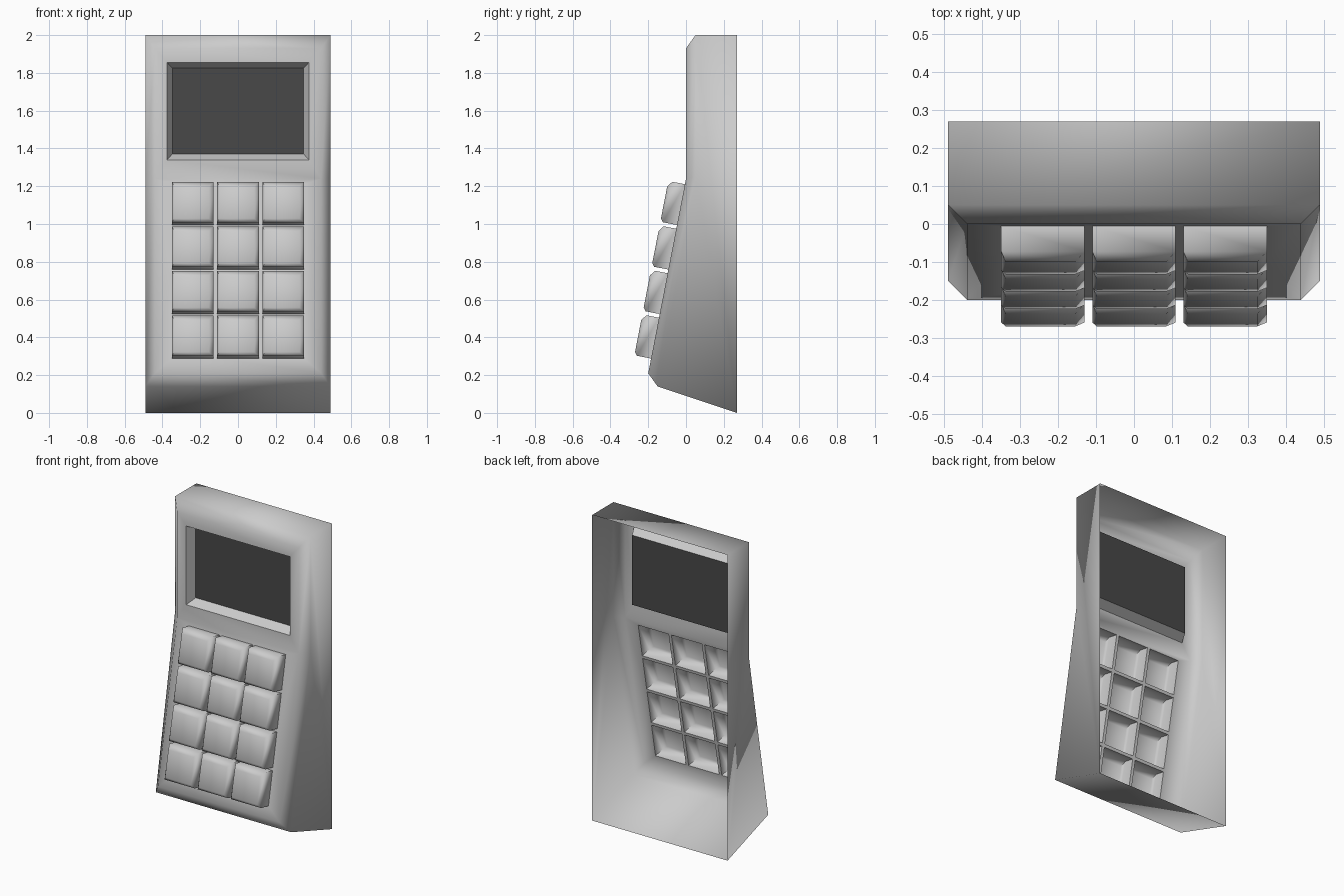
import bpy, bmesh, math
from mathutils import Vector

cube = bpy.data.objects.get("Cube")
if cube:
    bpy.data.objects.remove(cube, do_unlink=True)


def material(name, value):
    m = bpy.data.materials.new(name)
    m.use_nodes = True
    col = (value, value, value, 1)
    m.diffuse_color = col
    bsdf = m.node_tree.nodes["Principled BSDF"]
    bsdf.inputs["Base Color"].default_value = col
    bsdf.inputs["Roughness"].default_value = 0.7
    return m


GREY = material("light grey plastic", 0.6)
DARK = material("dark screen", 0.065)


def finish(name, bm, mat, ref, outward=True):
    """Turn faces away from (or towards) a reference point and link the object."""
    bm.normal_update()
    for f in bm.faces:
        away = f.normal.dot(f.calc_center_median() - ref) > 0
        if away != outward:
            f.normal_flip()
    mesh = bpy.data.meshes.new(name)
    bm.to_mesh(mesh)
    bm.free()
    mesh.materials.append(mat)
    obj = bpy.data.objects.new(name, mesh)
    bpy.context.collection.objects.link(obj)
    return obj


def bridge(bm, a, b):
    """Quads between two closed loops of equal length."""
    for i in range(len(a)):
        j = (i + 1) % len(a)
        bm.faces.new((a[i], a[j], b[j], b[i]))


def loop_edges(bm, verts):
    out = []
    for i, v in enumerate(verts):
        w = verts[(i + 1) % len(verts)]
        out.append(bm.edges.get((v, w)) or bm.edges.new((v, w)))
    return out


# Sloping keypad plane: origin at the fold, s runs down the slope, n faces out
FOLD = Vector((0, 0, 1.24))
S = Vector((0, -0.2, -1.03)).normalized()
N = Vector((0, S.z, -S.y))


def on_slope(x, s, h=0):
    return FOLD + Vector((x, 0, 0)) + S * s + N * h


def slope_rect(x0, x1, s0, s1, h0=0, h1=0):
    return [on_slope(x0, s0, h0), on_slope(x1, s0, h0),
            on_slope(x1, s1, h1), on_slope(x0, s1, h1)]


def screen_rect(hx, z0, z1, y):
    return [Vector((x, y, z)) for x, z in ((-hx, z1), (hx, z1), (hx, z0), (-hx, z0))]


KEY, PITCH = 0.22, 0.24
KEYS = [(c, r, -0.35 + c * PITCH, 0.03 + r * PITCH) for r in range(4) for c in range(3)]
OPENING = screen_rect(0.375, 1.34, 1.855, 0)

# Body shell, open at the back: front panels with openings, chamfer, walls
bm = bmesh.new()


def ring(hx, profile):
    left = [bm.verts.new((-hx, y, z)) for y, z in profile]
    right = [bm.verts.new((hx, y, z)) for y, z in profile]
    return left, right


fl, fr = ring(0.44, [(0, 1.93), (0, 1.24), (-0.2, 0.21)])
ml, mr = ring(0.49, [(0.05, 2), (0.05, 1.25), (-0.15, 0.14)])
bl, br = ring(0.49, [(0.27, 2), (0.27, 0)])


def panel(outer, holes, normal):
    edges = loop_edges(bm, outer)
    for h in holes:
        edges += loop_edges(bm, [bm.verts.new(p) for p in h])
    bmesh.ops.triangle_fill(bm, edges=edges, use_beauty=True, normal=normal)


panel([fl[0], fr[0], fr[1], fl[1]], [OPENING], Vector((0, -1, 0)))
panel([fl[1], fr[1], fr[2], fl[2]],
      [slope_rect(x, x + KEY, s, s + KEY) for c, r, x, s in KEYS], N)
bridge(bm, fl + fr[::-1], ml + mr[::-1])
for mid, back in ((ml, bl), (mr, br)):
    bm.faces.new([back[0]] + mid + [back[1]])
for k, e in ((0, 0), (2, 1)):
    bm.faces.new((ml[k], mr[k], br[e], bl[e]))
body = finish("body_shell", bm, GREY, Vector((0, 0.2, 1)))
body.data.shade_smooth()

# Recessed bezel and screen
bm = bmesh.new()
inner = screen_rect(0.348, 1.37, 1.825, 0.06)
bridge(bm, [bm.verts.new(p) for p in OPENING], [bm.verts.new(p) for p in inner])
finish("screen_bezel", bm, GREY, Vector((0, 0, 1.6)), False)
bm = bmesh.new()
bm.faces.new([bm.verts.new(p) for p in inner])
finish("screen", bm, DARK, Vector((0, 0, 1.6)), False)

# Hollow keys with softened tops
key_objects = []
for c, r, x, s in KEYS:
    bm = bmesh.new()
    x1, s1 = x + KEY, s + KEY
    base, rim, cap = [[bm.verts.new(p) for p in pts] for pts in (
        slope_rect(x, x1, s, s1),
        slope_rect(x, x1, s, s1, 0.068, 0.076),
        slope_rect(x + 0.012, x1 - 0.025, s + 0.03, s1 - 0.018, 0.09, 0.09))]
    bridge(bm, base, rim)
    bridge(bm, rim, cap)
    bm.faces.new(cap)
    key_objects.append(finish(f"key_row{r + 1}_column{c + 1}", bm, GREY,
                              on_slope(x + KEY / 2, s + KEY / 2)))

bpy.ops.object.select_all(action='DESELECT')
for o in key_objects:
    o.select_set(True)
bpy.context.view_layer.objects.active = key_objects[0]
bpy.ops.object.shade_smooth_by_angle(angle=math.radians(62))
